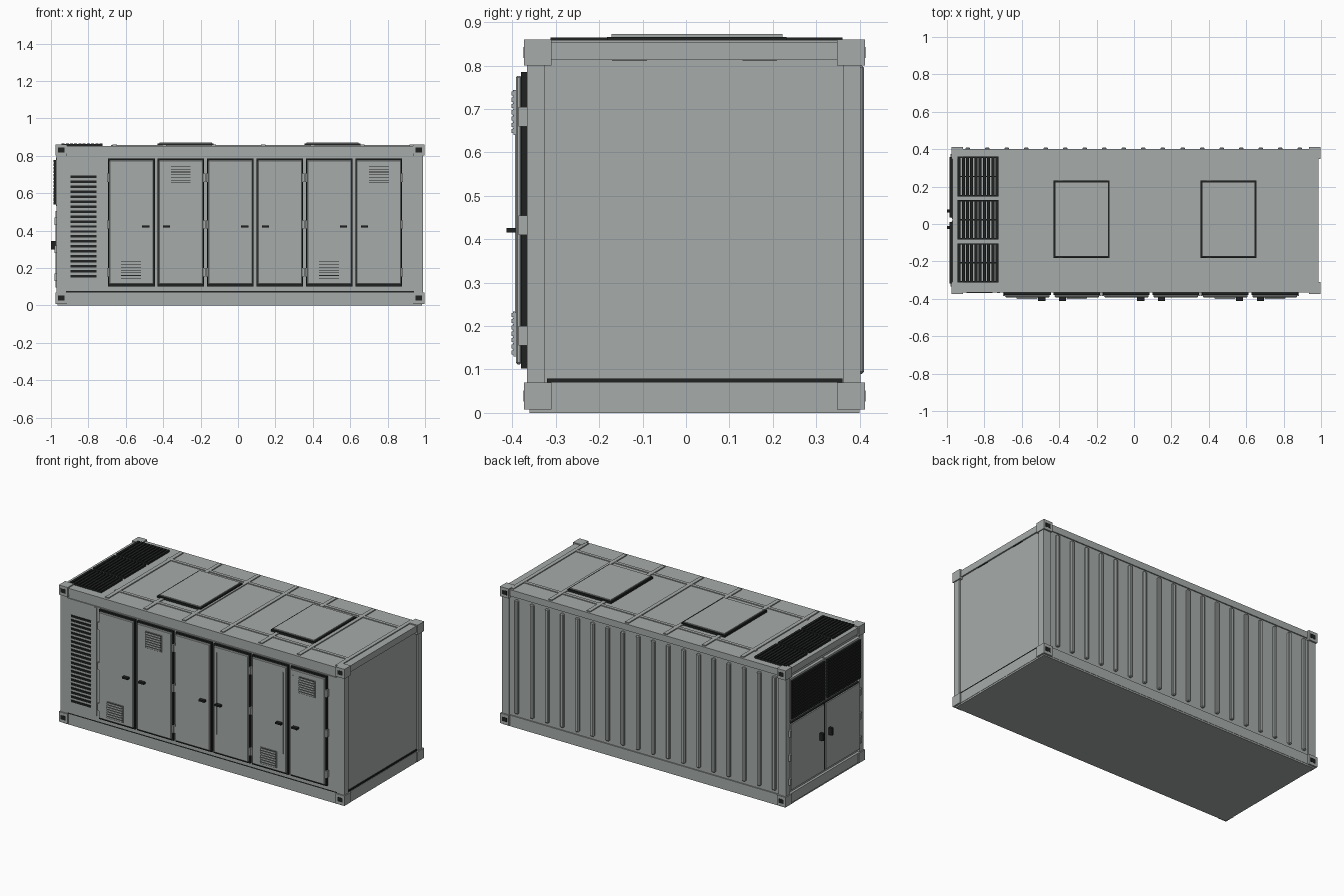
import bpy, bmesh

if "Cube" in bpy.data.objects:
    bpy.data.objects.remove(bpy.data.objects["Cube"])

def material(name, rgb):
    m = bpy.data.materials.new(name)
    m.diffuse_color = (*rgb, 1)
    m.use_nodes = True
    m.node_tree.nodes["Principled BSDF"].inputs["Base Color"].default_value = m.diffuse_color
    return m

GREY = material("container grey", (0.38, 0.41, 0.40))
DARK = material("rubber black", (0.014, 0.015, 0.015))

def boxes(name, items, mat):
    """One object from many boxes given as (x0, x1, y0, y1, z0, z1)."""
    bm = bmesh.new()
    for x0, x1, y0, y1, z0, z1 in items:
        for v in bmesh.ops.create_cube(bm, size=1)["verts"]:
            v.co.x = x1 if v.co.x > 0 else x0
            v.co.y = y1 if v.co.y > 0 else y0
            v.co.z = z1 if v.co.z > 0 else z0
    me = bpy.data.meshes.new(name)
    bm.to_mesh(me)
    bm.free()
    me.materials.append(mat)
    ob = bpy.data.objects.new(name, me)
    bpy.context.collection.objects.link(ob)
    return ob

def bevel(ob, width):
    b = ob.modifiers.new("bevel", "BEVEL")
    b.width, b.segments = width, 1

# Container shell: walls, floor, frame
boxes("walls", [(-0.955, 0.978, -0.36, 0.395, 0.02, 0.845)], GREY)
boxes("floor", [(-0.965, 0.985, -0.36, 0.40, 0.0, 0.03)], GREY)
posts, rails = [], []
for x0, x1 in ((-0.97, -0.92), (0.94, 0.99)):
    for y0, y1 in ((-0.366, -0.325), (0.361, 0.402)):
        posts.append((x0, x1, y0, y1, 0.03, 0.84))
for z0, z1 in ((0.01, 0.07), (0.813, 0.853)):
    for y0, y1 in ((-0.366, -0.32), (0.355, 0.402)):
        rails.append((-0.93, 0.95, y0, y1, z0, z1))
    for x0, x1 in ((-0.97, -0.92), (0.94, 0.987)):
        rails.append((x0, x1, -0.33, 0.37, z0, z1))
boxes("corner_posts", posts, GREY)
boxes("rails", rails, GREY)

# Corner castings with lifting slots
cast, slots = [], []
for x0, x1 in ((-0.976, -0.915), (0.935, 0.996)):
    for z0, z1 in ((0.008, 0.07), (0.8, 0.86)):
        cx, cz = (x0 + x1) / 2, (z0 + z1) / 2
        for y0, y1, f in ((-0.373, -0.31, -0.373), (0.348, 0.412, 0.412)):
            cast.append((x0, x1, y0, y1, z0, z1))
            slots.append((cx - 0.017, cx + 0.017, f - 0.001, f + 0.001, cz - 0.013, cz + 0.013))
boxes("corner_castings", cast, GREY)
boxes("casting_slots", slots, DARK)

# Dark seams above the bottom rail and below the end top rail
boxes("seams", [(-0.92, 0.94, -0.366, -0.355, 0.07, 0.077),
                (0.97, 0.985, -0.32, 0.36, 0.07, 0.079),
                (0.97, 0.983, -0.17, -0.09, 0.811, 0.815),
                (0.97, 0.983, 0.13, 0.21, 0.811, 0.815)], DARK)

# Corrugated back wall
ribs = [(x - 0.012, x + 0.012, 0.385, 0.41, 0.09, 0.80)
        for x in (-0.89 + i * 0.1045 for i in range(18))]
bevel(boxes("back_ribs", ribs, GREY), 0.005)

# Roof skin and stiffening ribs
boxes("roof", [(-0.96, 0.98, -0.35, 0.39, 0.835, 0.853)], GREY)
rr = [(x - 0.012, x + 0.012, -0.35, 0.39, 0.845, 0.859)
      for x in (-0.66 + i * 0.265 for i in range(7))]
rr += [(-0.68, 0.94, y - 0.01, y + 0.01, 0.845, 0.858) for y in (-0.235, 0.275)]
boxes("roof_ribs", rr, GREY)

# Roof hatches
for i, x in enumerate((-0.43, 0.355)):
    boxes(f"hatch_frame_{i}", [(x, x + 0.3, -0.182, 0.232, 0.845, 0.866)], DARK)
    boxes(f"hatch_lid_{i}", [(x + 0.01, x + 0.29, -0.172, 0.222, 0.86, 0.872)], GREY)

# Roof fan grilles: dark slats and cross bars
bars = []
for y0, y1 in ((-0.312, -0.103), (-0.082, 0.127), (0.148, 0.36)):
    for i in range(10):
        x = -0.943 + i * 0.0225
        bars.append((x, x + 0.016, y0, y1, 0.85, 0.865))
    for y in (y0, (y0 + y1) / 2 - 0.003, y1 - 0.006):
        bars.append((-0.943, -0.724, y, y + 0.006, 0.85, 0.863))
boxes("roof_grilles", bars, DARK)

# Front wall panel and louvre slots
boxes("front_panel", [(-0.92, 0.945, -0.366, -0.35, 0.077, 0.79)], GREY)
boxes("front_strip", [(-0.732, -0.716, -0.37, -0.36, 0.11, 0.785)], GREY)
boxes("front_louvre", [(-0.895, -0.757, -0.37, -0.36, z, z + 0.013)
                       for z in (0.15 + i * 0.0265 for i in range(21))], DARK)

# Six front doors with gaskets, hinges and handles
gaskets, doors, panels, hinges, handles = [], [], [], [], []
for i in range(6):
    x0 = -0.695 + i * 0.2645
    x1 = x0 + 0.25
    side = 1 if i % 2 == 0 else -1        # handle side
    gaskets.append((x0, x1, -0.380, -0.36, 0.102, 0.785))
    doors.append((x0 + 0.006, x1 - 0.006, -0.392, -0.378, 0.112, 0.776))
    hx = x1 - 0.048 if side > 0 else x0 + 0.048
    handles.append((hx - 0.019, hx + 0.019, -0.413, -0.39, 0.415, 0.426))
    lx = x1 - 0.028 if side > 0 else x0 + 0.028
    panels.append((lx - 0.002, lx + 0.002, -0.394, -0.39, 0.23, 0.74))
    ex = x0 if side > 0 else x1
    for z in (0.155, 0.41, 0.66):
        hinges.append((ex - 0.006, ex + 0.006, -0.386, -0.365, z, z + 0.045))
boxes("door_gaskets", gaskets, DARK)
bevel(boxes("front_doors", doors, GREY), 0.004)
boxes("door_beads", panels, GREY)
boxes("door_hinges", hinges, GREY)
boxes("door_handles", handles, DARK)

# Door vents: box with louvre slats
vent_boxes, vent_slats, vent_gaps = [], [], []
for x, z in ((-0.628, 0.13), (-0.362, 0.64), (0.43, 0.13), (0.697, 0.64)):
    vent_boxes.append((x, x + 0.112, -0.397, -0.385, z, z + 0.104))
    for k in range(7):
        zz = z + 0.004 + k * 0.0145
        vent_slats.append((x + 0.003, x + 0.109, -0.402, -0.39, zz, zz + 0.0095))
        vent_gaps.append((x + 0.003, x + 0.109, -0.398, -0.39, zz + 0.0095, zz + 0.0125))
boxes("vent_boxes", vent_boxes, GREY)
boxes("vent_slats", vent_slats, GREY)
boxes("vent_gaps", vent_gaps, DARK)

# Left end: double doors below, twin grilles above
gask, leaf, knob, frames, slats, eh = [], [], [], [], [], []
for y0, y1, ky, oy in ((-0.325, 0.018, -0.02, -0.325), (0.026, 0.365, 0.07, 0.365)):
    gask.append((-0.968, -0.95, y0, y1, 0.09, 0.51))
    leaf.append((-0.976, -0.96, y0 + 0.005, y1 - 0.005, 0.095, 0.505))
    knob.append((-1.0, -0.97, ky - 0.008, ky + 0.008, 0.30, 0.345))
    for z in (0.13, 0.28, 0.43):
        eh.append((-0.982, -0.96, oy - 0.008, oy + 0.008, z, z + 0.04))
    frames.append((-0.974, -0.95, y0, y1, 0.53, 0.79))
    for k in range(13):
        z = 0.54 + k * 0.0187
        slats.append((-0.986, -0.965, y0 + 0.008, y1 - 0.008, z, z + 0.014))
    for k in range(7):
        y = y0 + 0.008 + k * (y1 - y0 - 0.022) / 6
        slats.append((-0.984, -0.965, y, y + 0.006, 0.54, 0.778))
boxes("end_door_gaskets", gask, DARK)
boxes("end_doors", leaf, GREY)
boxes("end_door_hinges", eh, GREY)
boxes("end_door_handles", knob, DARK)
boxes("end_grille_frames", frames, GREY)
boxes("end_grille_slats", slats, DARK)
